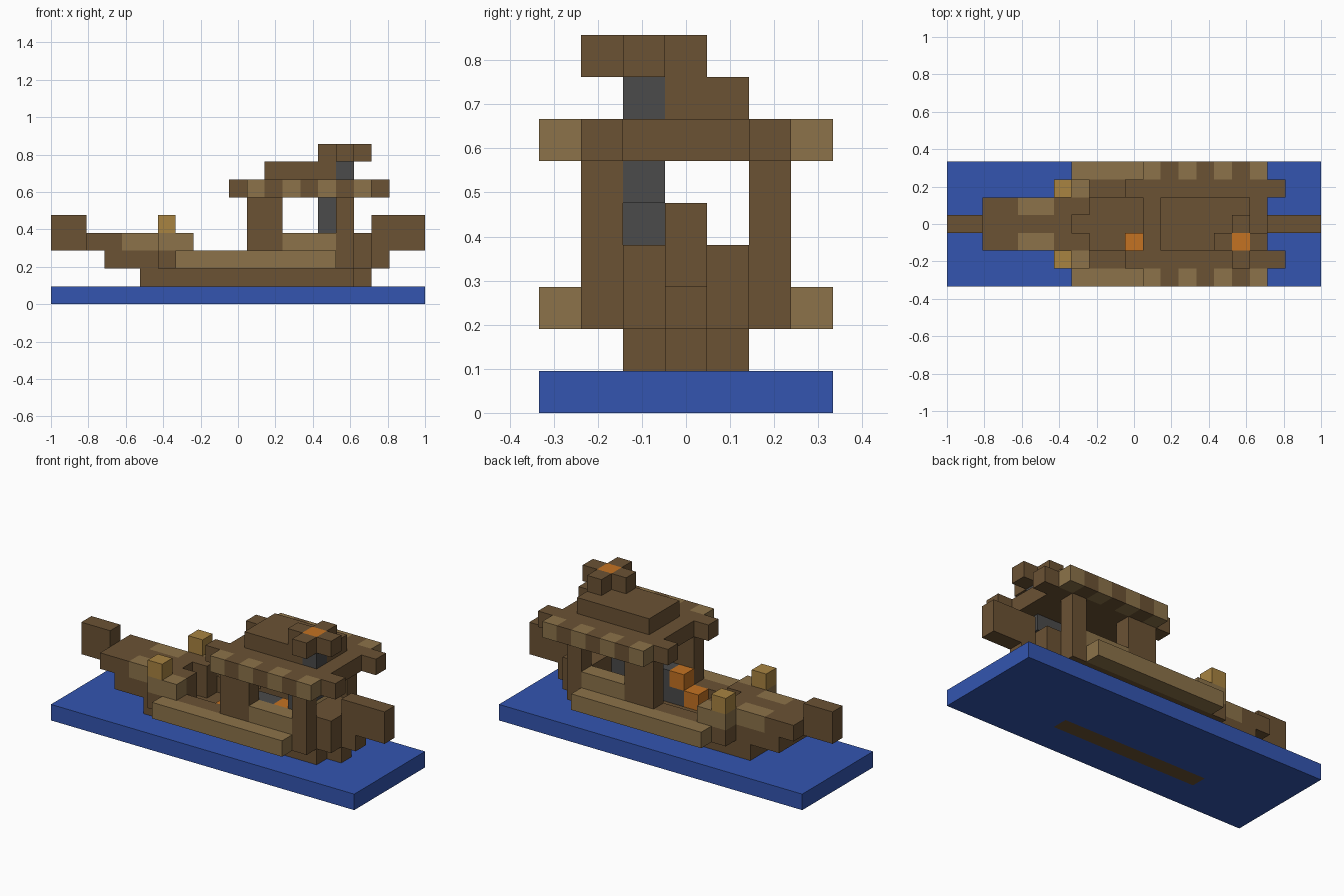
import bpy
import bmesh
from mathutils import Vector

if "Cube" in bpy.data.objects:
    bpy.data.objects.remove(bpy.data.objects["Cube"], do_unlink=True)

UNIT = 2 / 21          # edge of one block
LENGTH, WIDTH = 21, 7  # blocks along x and y


def material(name, rgb):
    mat = bpy.data.materials.new(name)
    mat.use_nodes = True
    color = (*rgb, 1)
    mat.diffuse_color = color
    mat.node_tree.nodes["Principled BSDF"].inputs["Base Color"].default_value = color
    return mat


brown = material("dark wood", (0.147, 0.084, 0.034))
tan = material("light wood", (0.262, 0.171, 0.067))
blue = material("water blue", (0.033, 0.091, 0.434))
gold = material("lamp gold", (0.392, 0.227, 0.053))
orange = material("fire orange", (0.552, 0.168, 0.016))
grey = material("iron grey", (0.069, 0.069, 0.069))


def blocks(name, mat, *spans, mirror=False):
    """Boxes given as (first, last) block numbers along x, y and z."""
    spans = list(spans)
    if mirror:
        spans += [(x, (WIDTH - 1 - y[1], WIDTH - 1 - y[0]), z) for x, y, z in spans]
    bm = bmesh.new()
    for span in spans:
        low = Vector([s[0] for s in span])
        high = Vector([s[1] + 1 for s in span])
        size, mid = high - low, (low + high) / 2
        mid -= Vector((LENGTH / 2, WIDTH / 2, 0))
        for v in bmesh.ops.create_cube(bm, size=1)["verts"]:
            v.co = Vector(a * b + c for a, b, c in zip(v.co, size, mid)) * UNIT
    mesh = bpy.data.meshes.new(name)
    bm.to_mesh(mesh)
    bm.free()
    mesh.materials.append(mat)
    obj = bpy.data.objects.new(name, mesh)
    bpy.context.collection.objects.link(obj)
    return obj


# Water slab, with a slot for the keel
blocks("water", blue,
       ((0, 4), (0, 6), (0, 0)), ((15, 20), (0, 6), (0, 0)),
       ((5, 14), (0, 1), (0, 0)), ((5, 14), (3, 6), (0, 0)))
blocks("keel", brown, ((5, 14), (2, 2), (0, 0)))

# Open hull
blocks("hull_floor", brown, ((5, 16), (2, 4), (1, 1)), ((17, 17), (3, 3), (1, 1)))
blocks("hull_side", brown, ((6, 16), (1, 1), (2, 2)), mirror=True)
blocks("gunwale", tan, ((7, 15), (0, 0), (2, 2)), mirror=True)

# Bow
blocks("bow", brown, ((3, 6), (2, 4), (2, 2)), ((2, 3), (2, 4), (3, 3)),
       ((4, 6), (3, 3), (3, 3)))
blocks("bow_deck_side", brown, ((6, 7), (2, 2), (3, 3)), ((7, 7), (2, 2), (2, 2)),
       mirror=True)
blocks("bow_trim", tan, ((4, 5), (2, 2), (3, 3)), ((6, 7), (1, 1), (3, 3)), mirror=True)
blocks("bow_post", brown, ((0, 1), (3, 3), (3, 4)))
blocks("bow_lamp", gold, ((6, 6), (1, 1), (4, 4)), mirror=True)

# Stern
blocks("stern", brown, ((16, 17), (2, 4), (2, 3)), ((18, 18), (3, 3), (2, 2)))
blocks("stern_post", brown, ((18, 20), (3, 3), (3, 4)))

# Cabin
blocks("front_pillar", brown, ((11, 12), (1, 1), (3, 5)), mirror=True)
blocks("rear_pillar", brown, ((16, 16), (1, 1), (3, 5)), mirror=True)
blocks("cabin_rail", tan, ((13, 15), (1, 1), (3, 3)), mirror=True)

# Boiler and chimney
blocks("boiler", grey, ((11, 15), (2, 2), (2, 2)), ((12, 13), (2, 2), (3, 3)),
       ((15, 15), (2, 2), (3, 3)))
blocks("boiler_fire", orange, ((10, 10), (2, 2), (2, 2)), ((11, 11), (2, 2), (3, 3)),
       ((14, 14), (2, 2), (3, 3)))
blocks("chimney", grey, ((15, 15), (2, 2), (4, 5)), ((16, 16), (2, 2), (5, 5)),
       ((16, 16), (2, 2), (7, 7)))

# Roof with alternating eaves
blocks("roof", brown, ((11, 17), (1, 5), (6, 6)))
blocks("roof_corner", brown, ((10, 10), (1, 1), (6, 6)), ((18, 18), (1, 1), (6, 6)),
       mirror=True)
for name, mat, start in (("light_eave", tan, 11), ("dark_eave", brown, 12)):
    blocks(name, mat, *[((x, x), (0, 0), (6, 6)) for x in range(start, 18, 2)], mirror=True)
blocks("roof_ridge", brown, ((12, 15), (2, 4), (7, 7)), ((16, 16), (3, 4), (7, 7)))

# Chimney crown around its fire
blocks("chimney_crown", brown, *[((x, x), (y, y), (8, 8))
       for x, y in ((15, 2), (17, 2), (16, 1), (16, 3))])
blocks("chimney_fire", orange, ((16, 16), (2, 2), (8, 8)))
